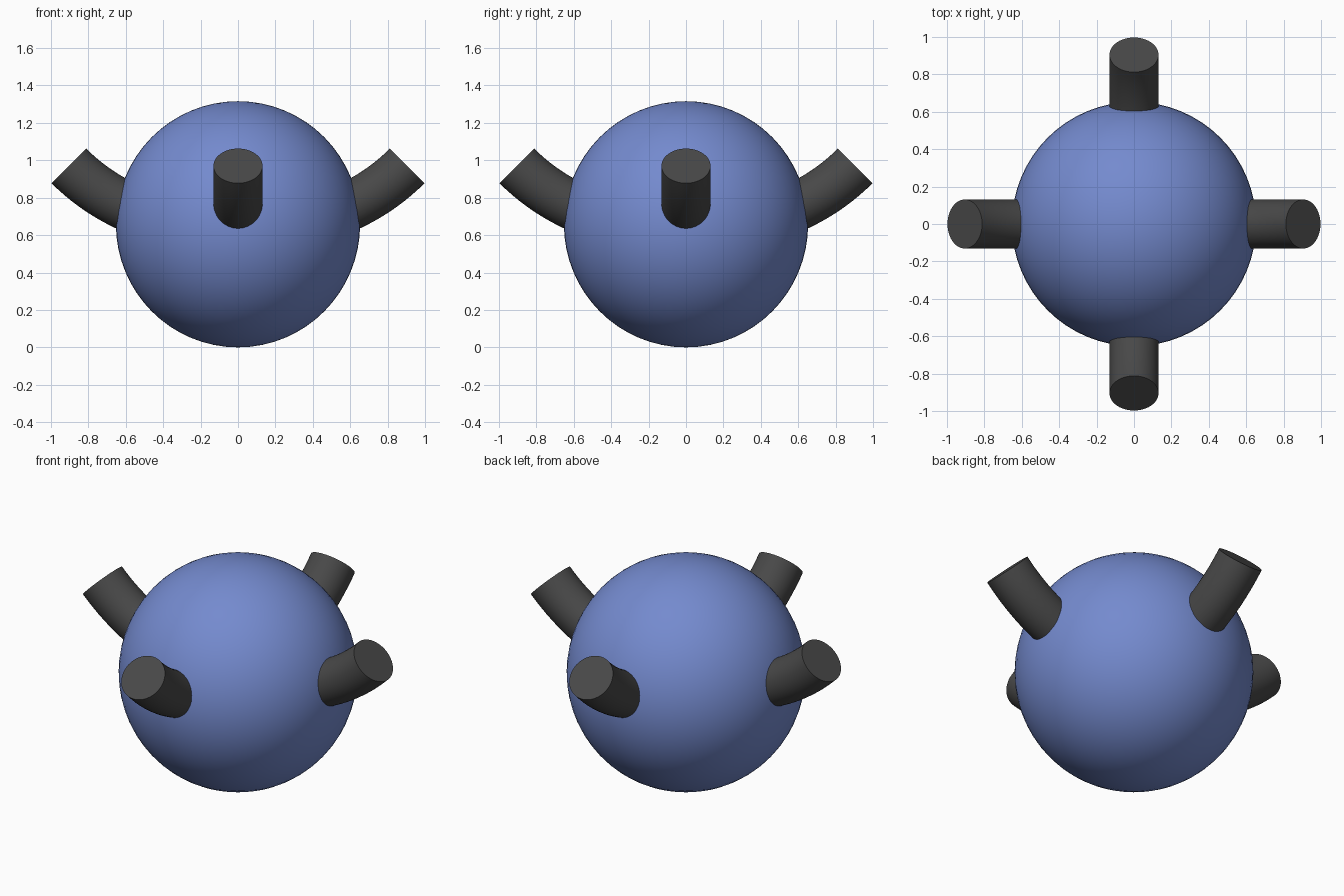
import bpy, bmesh, math
from mathutils import Vector

if "Cube" in bpy.data.objects:
    bpy.data.objects.remove(bpy.data.objects["Cube"])


def material(name, rgb):
    m = bpy.data.materials.new(name)
    m.diffuse_color = (*rgb, 1)
    m.use_nodes = True
    m.node_tree.nodes["Principled BSDF"].inputs["Base Color"].default_value = m.diffuse_color
    return m


blue = material("soft blue", (0.175, 0.255, 0.62))
dark = material("dark grey", (0.065, 0.065, 0.065))


def add_object(name, bm, mat):
    bmesh.ops.recalc_face_normals(bm, faces=bm.faces)
    me = bpy.data.meshes.new(name)
    bm.to_mesh(me)
    bm.free()
    me.materials.append(mat)
    ob = bpy.data.objects.new(name, me)
    bpy.context.collection.objects.link(ob)
    bpy.ops.object.select_all(action='DESELECT')
    ob.select_set(True)
    bpy.context.view_layer.objects.active = ob
    bpy.ops.object.shade_smooth_by_angle(angle=math.radians(35))
    return ob


# Round body
bm = bmesh.new()
bmesh.ops.create_uvsphere(bm, u_segments=64, v_segments=32, radius=1)
bmesh.ops.scale(bm, vec=(0.653, 0.653, 0.658), verts=bm.verts)
bmesh.ops.translate(bm, vec=(0, 0, 0.658), verts=bm.verts)
add_object("body", bm, blue)

# Bent pipes: a disc swept along an arc that rises to 45 degrees
BEND, RADIUS, SIDES, STEPS = 1.08, 0.131, 48, 16
CENTRE_X, CENTRE_Z = 0.141, 1.734


def pipe(name, turn):
    bm = bmesh.new()
    rings = []
    for i in range(STEPS + 1):
        a = math.radians(10 + 35 * i / STEPS)
        ring = []
        for j in range(SIDES):
            t = 2 * math.pi * j / SIDES
            r = BEND + RADIUS * math.cos(t)
            p = Vector((CENTRE_X + r * math.sin(a), RADIUS * math.sin(t),
                        CENTRE_Z - r * math.cos(a)))
            ring.append(bm.verts.new(p))
        rings.append(ring)
    for lo, hi in zip(rings, rings[1:]):
        for j in range(SIDES):
            k = (j + 1) % SIDES
            bm.faces.new((lo[j], lo[k], hi[k], hi[j]))
    bm.faces.new(rings[0])
    bm.faces.new(rings[-1])
    ob = add_object(name, bm, dark)
    ob.rotation_euler.z = turn


for n, side in enumerate(("right", "back", "left", "front")):
    pipe(side + "_pipe", n * math.pi / 2)
